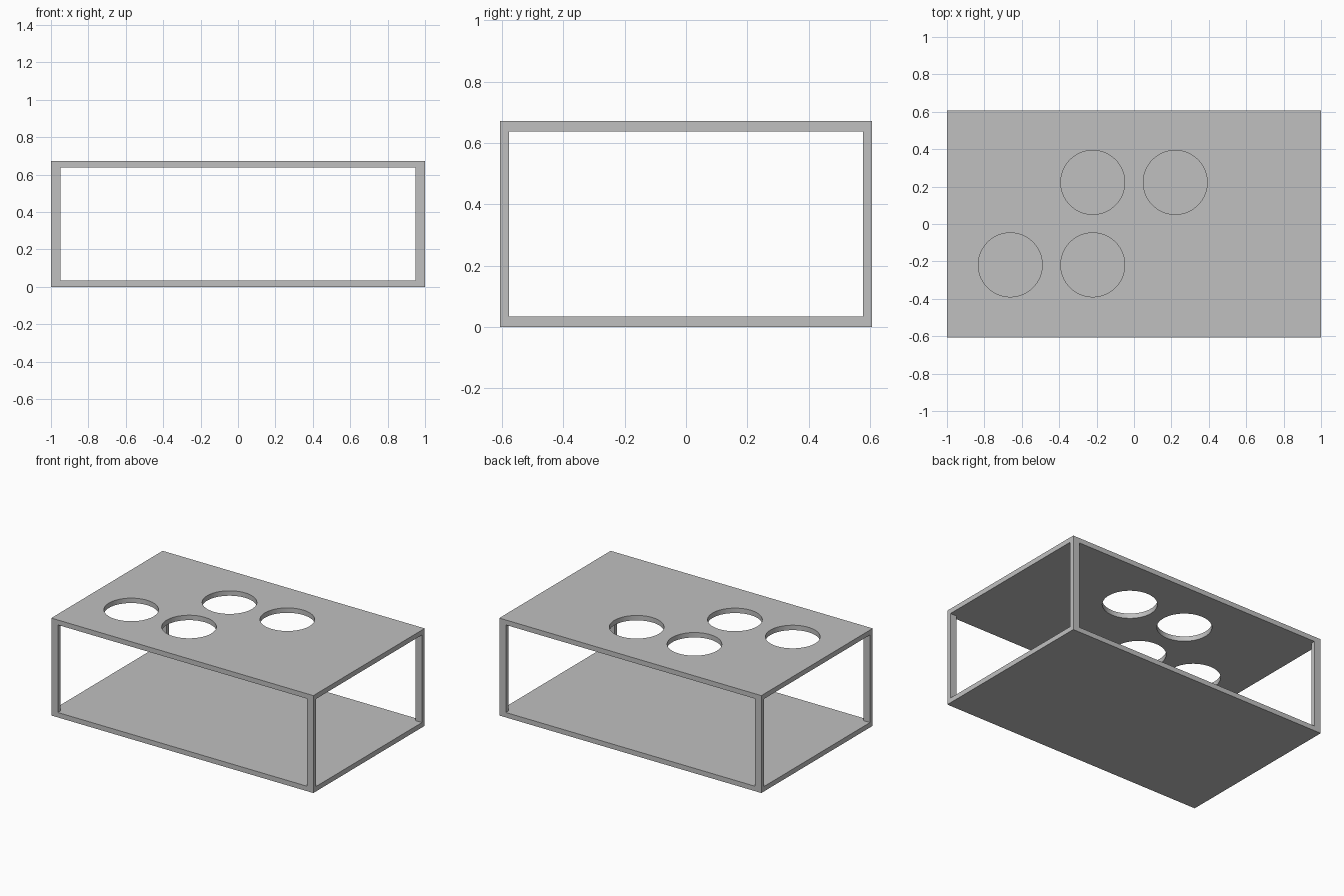
import bpy
import bmesh
import math

if "Cube" in bpy.data.objects:
    bpy.data.objects.remove(bpy.data.objects["Cube"], do_unlink=True)

HALF_X, HALF_Y, HEIGHT = 1.0, 0.607, 0.672   # overall size
SLAB = 0.034                                 # plate thickness
POST_X, POST_Y = 0.05, 0.03                  # post cross-section
HOLE_R, PITCH = 0.171, 0.441                 # round openings

grey = bpy.data.materials.new("light_grey")
grey.use_nodes = True
colour = (0.527, 0.527, 0.527, 1.0)
grey.diffuse_color = colour
grey.node_tree.nodes["Principled BSDF"].inputs["Base Color"].default_value = colour


def finish(name, bm):
    mesh = bpy.data.meshes.new(name)
    bm.to_mesh(mesh)
    bm.free()
    mesh.materials.append(grey)
    obj = bpy.data.objects.new(name, mesh)
    bpy.context.collection.objects.link(obj)
    return obj


def box(name, size, centre):
    bm = bmesh.new()
    bmesh.ops.create_cube(bm, size=1.0)
    bmesh.ops.scale(bm, vec=size, verts=bm.verts)
    bmesh.ops.translate(bm, vec=centre, verts=bm.verts)
    return finish(name, bm)


# Bottom and top plates
plate = (2 * HALF_X, 2 * HALF_Y, SLAB)
box("bottom_plate", plate, (0, 0, SLAB / 2))
top = box("top_plate", plate, (0, 0, HEIGHT - SLAB / 2))

# Four staggered round holes through the top plate
bm = bmesh.new()
for col, row in ((-0.5, 0.5), (0.5, 0.5), (-1.5, -0.5), (-0.5, -0.5)):
    made = bmesh.ops.create_cone(bm, cap_ends=True, segments=96, radius1=HOLE_R,
                                 radius2=HOLE_R, depth=0.2)
    bmesh.ops.translate(bm, vec=(col * PITCH, row * PITCH + 0.002, HEIGHT - SLAB / 2),
                        verts=made["verts"])
cutter = finish("hole_cutter", bm)
cutter.hide_render = True

cut = top.modifiers.new("holes", "BOOLEAN")
cut.operation = "DIFFERENCE"
cut.solver = "EXACT"
cut.object = cutter
bpy.context.view_layer.objects.active = top
top.select_set(True)
bpy.ops.object.modifier_apply(modifier=cut.name)
bpy.data.objects.remove(cutter, do_unlink=True)
bpy.ops.object.shade_smooth_by_angle(angle=math.radians(30))

# Corner posts between the plates
for side, sx in (("left", 1), ("right", -1)):
    for end, sy in (("front", -1), ("back", 1)):
        box(f"{end}_{side}_post", (POST_X, POST_Y, HEIGHT - 2 * SLAB),
            (sx * (HALF_X - POST_X / 2), sy * (HALF_Y - POST_Y / 2), HEIGHT / 2))
